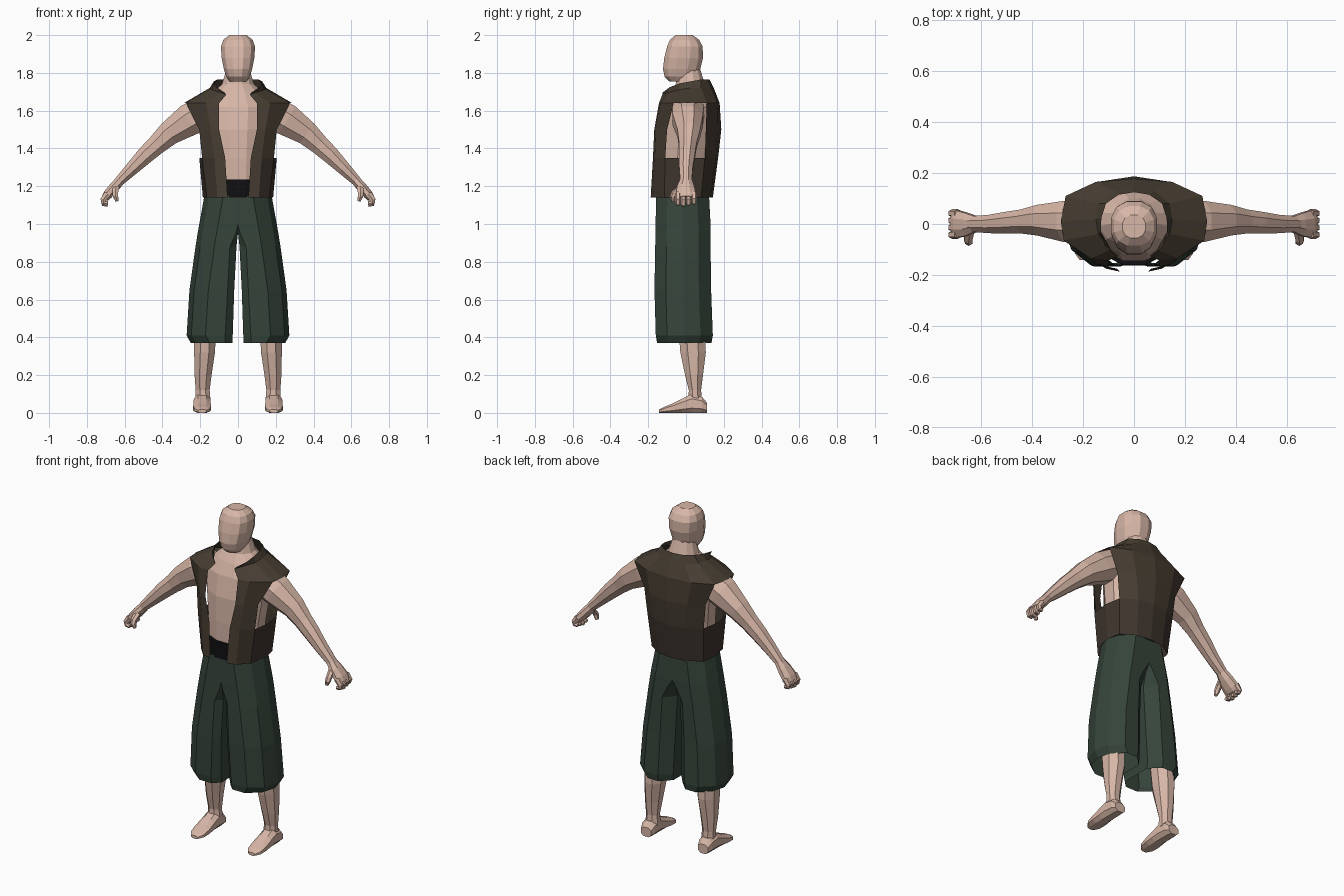
import bpy, bmesh, math
from mathutils import Vector

if "Cube" in bpy.data.objects:
    bpy.data.objects.remove(bpy.data.objects["Cube"])


def material(name, rgb):
    m = bpy.data.materials.new(name)
    m.diffuse_color = (*rgb, 1)
    m.use_nodes = True
    m.node_tree.nodes["Principled BSDF"].inputs["Base Color"].default_value = m.diffuse_color
    return m


SKIN = material("skin", (0.68, 0.47, 0.385))
VEST = material("vest_brown", (0.062, 0.047, 0.032))
VEST_LOW = material("vest_dark_brown", (0.05, 0.036, 0.027))
PANTS = material("trouser_green", (0.036, 0.058, 0.042))
BLACK = material("belt_black", (0.005, 0.005, 0.006))


def make(name, verts, faces, mats, mirror=False, closed=True):
    """Mesh object, optionally mirrored across x = 0."""
    bm = bmesh.new()
    vs = [bm.verts.new(v) for v in verts]
    for f in faces:
        bm.faces.new([vs[i] for i in f])
    bmesh.ops.remove_doubles(bm, verts=bm.verts, dist=0.0005)
    if closed:
        bmesh.ops.recalc_face_normals(bm, faces=bm.faces)
    me = bpy.data.meshes.new(name)
    bm.to_mesh(me)
    bm.free()
    ob = bpy.data.objects.new(name, me)
    bpy.context.collection.objects.link(ob)
    for m in mats:
        me.materials.append(m)
    if mirror:
        mod = ob.modifiers.new("mirror", 'MIRROR')
        mod.use_clip = True
    return ob


def loft(name, rings, mat, mirror=False, caps=True, skip=None):
    """Skin closed rings of equal point count."""
    n = len(rings[0])
    verts = [p for r in rings for p in r]
    faces = []
    for k in range(len(rings) - 1):
        for i in range(n):
            j = (i + 1) % n
            f = (k * n + i, k * n + j, k * n + n + j, k * n + n + i)
            if not (skip and all(skip(verts[q]) for q in f)):
                faces.append(f)
    if caps:
        faces += [tuple(range(n))[::-1], tuple(range(len(verts) - n, len(verts)))]
    return make(name, verts, faces, [mat], mirror, caps)


def oval(c, u, v, n=8, p=1.0):
    """Flat-sided oval around c with half-axes u and v."""
    c, u, v = Vector(c), Vector(u), Vector(v)
    pts = []
    for i in range(n):
        a = 2 * math.pi * (i + 0.5) / n
        s, t = math.cos(a), math.sin(a)
        s = math.copysign(abs(s) ** p, s) / math.cos(math.pi / n) ** p
        t = math.copysign(abs(t) ** p, t) / math.cos(math.pi / n) ** p
        pts.append(c + u * s + v * t)
    return pts


def level(z, rx, yf, yb, n=12, p=1.0, cx=0):
    """Horizontal ring from its half width and its front and back."""
    return oval((cx, (yf + yb) / 2, z), (rx, 0, 0), (0, (yb - yf) / 2, 0), n, p)


def limb(name, path, n=8):
    """Mirrored limb; path rows are x, y, z, thickness radius, y radius."""
    pts = [Vector(q[:3]) for q in path]
    rings = []
    for i, q in enumerate(path):
        d = (pts[min(i + 1, len(pts) - 1)] - pts[max(i - 1, 0)])
        side = Vector((-d.z, 0, d.x)).normalized()
        rings.append(oval(pts[i], side * q[3], (0, q[4], 0), n))
    return loft(name, rings, SKIN, True)


# head: jaw up to crown
loft("head", [level(*r, p=0.85) for r in (
    (1.755, .045, -.09, .045), (1.78, .062, -.113, .055), (1.82, .075, -.122, .075),
    (1.88, .087, -.115, .09), (1.94, .09, -.1, .088), (1.975, .078, -.085, .07),
    (2.0, .045, -.055, .035))], SKIN)

# torso and neck
loft("torso", [level(*r) for r in (
    (1.1, .15, -.14, .1), (1.35, .165, -.145, .13), (1.5, .185, -.14, .15),
    (1.62, .2, -.115, .14), (1.69, .14, -.085, .12), (1.74, .085, -.055, .1),
    (1.82, .06, -.04, .075))], SKIN)

# belt band
loft("belt", [level(1.14, .155, -.162, .115), level(1.235, .158, -.16, .12)], BLACK)

# arms
limb("arm", [(.17, .01, 1.6, .085, .085), (.26, .01, 1.55, .085, .08),
             (.365, .015, 1.48, .064, .06), (.43, .01, 1.42, .052, .047),
             (.49, .005, 1.365, .046, .043), (.56, 0, 1.295, .036, .036),
             (.64, 0, 1.215, .024, .03)])

# hand: palm, four curled fingers and a thumb
limb("palm", [(.62, 0, 1.235, .025, .03), (.655, -.002, 1.195, .027, .045),
              (.69, 0, 1.155, .025, .053), (.705, 0, 1.135, .02, .05)])
for i in range(4):
    y = -.042 + .028 * i
    drop = .006 * abs(i - 1)
    limb("finger_%d" % (i + 1), [(.69, y, 1.16, .018, .014), (.714, y, 1.128, .015, .014),
                                 (.71, y, 1.105 + drop, .013, .013),
                                 (.69, y, 1.1 + drop, .009, .01)], 6)
limb("thumb", [(.645, -.025, 1.2, .018, .018), (.65, -.058, 1.17, .016, .016),
               (.648, -.07, 1.145, .014, .014), (.64, -.068, 1.12, .008, .009)], 6)

# lower legs
loft("lower_leg", [level(*r, n=8, cx=c) for c, r in (
    (.185, (.06, .04, .012, .085)), (.187, (.12, .037, .015, .08)),
    (.185, (.2, .045, -.005, .09)), (.177, (.32, .055, -.03, .105)),
    (.175, (.42, .058, -.038, .1)), (.17, (.6, .06, -.06, .09)))], SKIN, True)

# feet: heel to toe with flat soles
loft("foot", [oval((.19, y, h / 2), (w, 0, 0), (0, 0, h / 2), 8, .8) for y, w, h in (
    (.11, .033, .055), (.085, .042, .085), (.03, .044, .1), (-.02, .045, .075),
    (-.07, .047, .05), (-.115, .042, .032), (-.142, .022, .018))], SKIN, True)


# trousers: chamfered leg section, merging at the centre line above the crotch
def leg_ring(z, xi, xo, yf, yb, cf, cb):
    ym = (yf + yb) / 2
    return [Vector(p + (z,)) for p in (
        (xi + cf, yf), (xo - .1, yf), (xo - .025, yf + .06), (xo, ym), (xo - .02, yb - .065),
        (xo - .09, yb), (xi + cb, yb), (xi, yb - cb), (xi, ym), (xi, yf + cf))]


loft("trousers", [leg_ring(*r) for r in (
    (.37, .03, .25, -.153, .135, .04, .06), (.41, .028, .272, -.16, .142, .04, .06),
    (.65, .02, .257, -.167, .133, .035, .06), (.88, .008, .225, -.163, .13, .035, .06),
    (.955, 0, .213, -.161, .13, .01, .03), (1.0, 0, .205, -.161, .13, 0, 0),
    (1.15, 0, .178, -.158, .122, 0, 0))], PANTS, True, False, lambda v: v.x < .0005)

# vest: half grid from front edge round to the back centre, armhole left open
rows = [
    (1.14, [(.055, -.187), (.11, -.175), (.165, -.115), (.186, 0), (.172, .08), (.09, .13), (0, .142)]),
    (1.35, [(.068, -.175), (.125, -.165), (.19, -.11), (.205, 0), (.188, .1), (.1, .157), (0, .17)]),
    (1.5, [(.1, -.168), (.145, -.158), (.205, -.1), (.21, 0), (.205, .105), (.125, .168), (0, .187)]),
    (1.64, [(.1, -.143), (.17, -.135), (.275, -.065), (.287, .01), (.268, .11), (.15, .165), (0, .178)]),
]
verts = [(x, y, z) for z, row in rows for x, y in row]
# shoulder yoke and raised collar
verts += [(.062, -.125, 1.685), (.09, -.1, 1.695), (.14, -.04, 1.71), (.15, .02, 1.72),
          (.14, .08, 1.72), (.08, .13, 1.725), (0, .145, 1.725)]
verts += [(.07, -.125, 1.695), (.115, -.085, 1.725), (.13, -.03, 1.745), (.128, .025, 1.755),
          (.11, .08, 1.765), (.06, .115, 1.765), (0, .125, 1.765)]
faces = []
for r in range(5):
    for c in range(6):
        if not (r in (1, 2) and c in (2, 3)):
            a = r * 7 + c
            faces.append((a, a + 1, a + 8, a + 7))
vest = make("vest", verts, faces, [VEST, VEST_LOW], True, False)
for f in vest.data.polygons:
    f.material_index = 1 if f.center.z < 1.35 and f.center.x + f.center.y > 0 else 0
